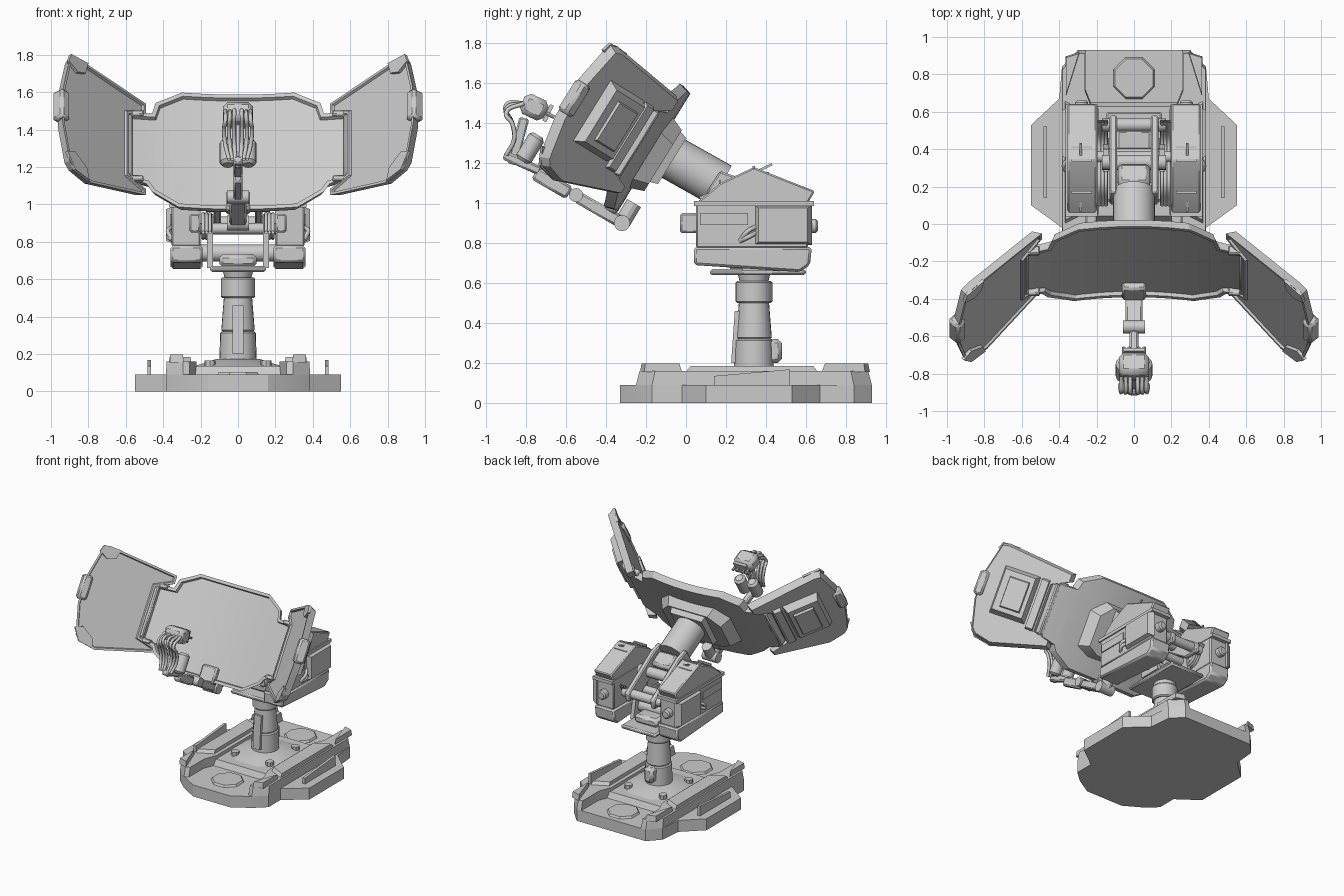
import bpy, bmesh, math
from mathutils import Matrix, Vector

if "Cube" in bpy.data.objects:
    bpy.data.objects.remove(bpy.data.objects["Cube"])

grey = bpy.data.materials.new("light_grey")
grey.use_nodes = True
grey.diffuse_color = (0.6, 0.6, 0.6, 1)
grey.node_tree.nodes["Principled BSDF"].inputs["Base Color"].default_value = (0.6, 0.6, 0.6, 1)

T = Matrix.Translation
I = Matrix.Identity(4)
SIDE = Matrix(((0, 0, 1), (1, 0, 0), (0, 1, 0))).to_4x4()   # profile in y-z, extruded along x
MIRROR = Matrix.Scale(-1, 4, (1, 0, 0))


def both(fn):
    for name, m in (("left", I), ("right", MIRROR)):
        fn(name, m)


def finish(name, bm, matrix=I, bevel=0):
    bm.transform(matrix)
    bmesh.ops.recalc_face_normals(bm, faces=bm.faces)
    me = bpy.data.meshes.new(name)
    bm.to_mesh(me)
    bm.free()
    ob = bpy.data.objects.new(name, me)
    bpy.context.collection.objects.link(ob)
    me.materials.append(grey)
    if bevel:
        mod = ob.modifiers.new("bevel", "BEVEL")
        mod.width, mod.segments, mod.limit_method = bevel, 1, "ANGLE"
    return ob


def slab(name, pts, lo, hi, matrix=I, shrink=1, rim=0, recess=0, curve=0, bevel=0):
    """Extruded outline: the far cap can shrink, the near cap can have a rim."""
    bm = bmesh.new()
    c = sum((Vector(p) for p in pts), Vector((0, 0))) / len(pts)
    near = [bm.verts.new((x, y, lo)) for x, y in pts]
    far = [bm.verts.new((c.x + (x - c.x) * shrink, c.y + (y - c.y) * shrink, hi)) for x, y in pts]
    n = len(pts)
    face = bm.faces.new(near)
    bm.faces.new(far)
    for i in range(n):
        j = (i + 1) % n
        bm.faces.new((near[i], near[j], far[j], far[i]))
    bmesh.ops.recalc_face_normals(bm, faces=bm.faces)
    if rim:
        bmesh.ops.inset_region(bm, faces=[face], thickness=rim, depth=0, use_even_offset=True)
        bmesh.ops.inset_region(bm, faces=[face], thickness=0.006, depth=-recess, use_even_offset=True)
    if curve:
        for k in range(-6, 7):
            geom = bm.verts[:] + bm.edges[:] + bm.faces[:]
            bmesh.ops.bisect_plane(bm, geom=geom, plane_co=(k * 0.09, 0, 0), plane_no=(1, 0, 0))
        for v in bm.verts:
            v.co.z += curve * v.co.x ** 2
    return finish(name, bm, matrix, bevel)


def rect(x0, x1, y0, y1):
    return [(x0, y0), (x1, y0), (x1, y1), (x0, y1)]


def box(name, size, loc, matrix=I, tilt=0, bevel=0):
    bm = bmesh.new()
    bmesh.ops.create_cube(bm, size=1)
    m = matrix @ T(loc) @ Matrix.Rotation(math.radians(tilt), 4, "X") @ Matrix.Diagonal((*size, 1))
    return finish(name, bm, m, bevel)


def rod(name, a, b, r, r2=None, seg=20, matrix=I, bevel=0):
    a, b = Vector(a), Vector(b)
    bm = bmesh.new()
    bmesh.ops.create_cone(bm, cap_ends=True, segments=seg, radius1=r,
                          radius2=r if r2 is None else r2, depth=(b - a).length)
    m = T((a + b) / 2) @ (b - a).to_track_quat("Z", "Y").to_matrix().to_4x4()
    return finish(name, bm, matrix @ m, bevel)


def hose(name, pts, r, matrix=I):
    cu = bpy.data.curves.new(name, "CURVE")
    cu.dimensions, cu.bevel_depth, cu.bevel_resolution, cu.resolution_u = "3D", r, 2, 6
    sp = cu.splines.new("BEZIER")
    sp.bezier_points.add(len(pts) - 1)
    for bp, p in zip(sp.bezier_points, pts):
        bp.co = matrix @ Vector(p)
        bp.handle_left_type = bp.handle_right_type = "AUTO"
    ob = bpy.data.objects.new(name, cu)
    cu.materials.append(grey)
    bpy.context.collection.objects.link(ob)


def mirrored(half):
    return half + [(-x, y) for x, y in reversed(half)]


def octagon(y, r):
    return [(r * math.cos(a), y + r * math.sin(a)) for a in (math.pi * (k + 0.5) / 4 for k in range(8))]


# Base
foot = [(0.16, -0.33), (0.295, -0.25), (0.385, -0.17), (0.385, -0.02), (0.55, 0.1),
        (0.55, 0.53), (0.4, 0.67), (0.385, 0.84), (0.3, 0.93)]
slab("base_foot", mirrored(foot), 0, 0.09)
slab("base_platform", rect(-0.29, 0.29, 0.02, 0.65), 0.09, 0.135, shrink=0.93)
slab("column_hub", octagon(0.34, 0.27), 0.13, 0.175, shrink=0.45)
for part, y in (("front", -0.13), ("back", 0.78)):
    slab(part + "_pad", octagon(y, 0.12), 0.09, 0.105, shrink=0.92)


def base_side(s, m):
    wall = [(0.295, -0.25), (0.385, -0.17), (0.385, 0.84), (0.3, 0.93), (0.26, 0.93),
            (0.26, 0.72), (0.22, 0.62), (0.22, 0.04), (0.26, -0.06), (0.26, -0.24)]
    slab(s + "_base_wall", wall, 0.09, 0.16, m, shrink=0.97)
    slab(s + "_wall_cap", [(0.37, 0.0), (0.37, 0.66), (0.25, 0.6), (0.25, 0.06)], 0.155, 0.185, m, shrink=0.93)
    for end, a, b in (("front", -0.23, -0.02), ("back", 0.92, 0.68)):
        slab(f"{s}_{end}_corner_fin", [(0.29, a), (0.365, a * 0.9 + b * 0.1), (0.365, b)], 0.155, 0.198, m, shrink=0.9)
    slab(s + "_side_fin", [(0.14, 0.085), (0.14, 0.135), (0.52, 0.168), (0.52, 0.085)], 0.465, 0.485, m @ SIDE)
    for y in (0.18, 0.5):
        rod(s + "_base_bolt", (0.15, y, 0.13), (0.15, y, 0.165), 0.03, seg=8, matrix=m)


both(base_side)

# Column
for part, z0, z1, r0, r1 in (("foot", 0.16, 0.32, 0.1, 0.095), ("shaft", 0.32, 0.51, 0.09, 0.075),
                             ("collar", 0.5, 0.61, 0.092, 0.092), ("neck", 0.6, 0.66, 0.07, 0.085)):
    rod("column_" + part, (0, 0.34, z0), (0, 0.34, z1), r0, r1, 24, bevel=0.008)
box("column_back_box", (0.08, 0.1, 0.12), (0, 0.43, 0.26), bevel=0.02)
box("column_front_strip", (0.06, 0.03, 0.26), (0, 0.25, 0.33), tilt=-4)
box("turntable", (0.3, 0.48, 0.03), (0, 0.36, 0.655), bevel=0.01)
box("turntable_block", (0.2, 0.3, 0.07), (0, 0.36, 0.7), bevel=0.02)
for part, y, z, w, r in (("lower", 0.36, 0.74, 0.2, 0.045), ("rear", 0.53, 0.9, 0.17, 0.035),
                         ("upper", 0.33, 1.0, 0.17, 0.04), ("main", 0.36, 0.87, 0.2, 0.03)):
    rod(part + "_axle", (-w, y, z), (w, y, z), r)


# Side pods and linkage
def pod(s, m):
    lower = [(0.04, 0.78), (0.04, 0.69), (0.57, 0.655), (0.62, 0.69), (0.63, 0.78)]
    upper = [(0.05, 0.775), (0.05, 1.0), (0.17, 1.1), (0.34, 1.18), (0.645, 1.06), (0.61, 1.0), (0.61, 0.775)]
    slab(s + "_lower_pod", lower, 0.19, 0.36, m @ SIDE, bevel=0.012)
    slab(s + "_upper_pod", upper, 0.2, 0.355, m @ SIDE, bevel=0.008)
    slab(s + "_pod_ledge", rect(0.04, 0.64, 0.985, 1.01), 0.195, 0.365, m @ SIDE)
    slab(s + "_pod_hatch", rect(0.34, 0.63, 0.79, 0.99), 0.34, 0.385, m @ SIDE, shrink=0.85)
    slab(s + "_pod_panel", rect(0.07, 0.31, 0.89, 0.95), 0.35, 0.363, m @ SIDE)
    rod(s + "_pod_knob", (0.28, 0.58, 0.885), (0.28, 0.66, 0.885), 0.035, matrix=m, bevel=0.01)
    box(s + "_pod_slot", (0.012, 0.4, 0.012), (0.285, 0.25, 1.11), m, 25)
    for y, z in ((0.17, 1.1), (0.34, 1.17), (0.41, 1.14)):
        box(s + "_pod_rib", (0.11, 0.012, 0.03), (0.28, y, z), m)
    arm = [(0.1, 1.05), (0.17, 1.16), (0.26, 1.13), (0.58, 0.92), (0.57, 0.85), (0.45, 0.85), (0.25, 0.98)]
    slab(s + "_link_arm", arm, 0.09, 0.13, m @ SIDE, bevel=0.008)
    slab(s + "_link_post", [(0.28, 0.66), (0.28, 0.95), (0.4, 0.95), (0.46, 0.66)], 0.135, 0.165, m @ SIDE)
    box(s + "_front_bracket", (0.06, 0.1, 0.1), (0.23, 0.02, 0.9), m, bevel=0.01)
    for k in range(3):
        x = 0.15 + 0.018 * k
        hose(s + "_link_hose", [(x, 0.1, 0.85), (x, 0.22, 0.95), (x, 0.42, 0.82), (x, 0.55, 0.95)], 0.01, m)
    for k in range(2):
        hose(s + "_pod_hose", [(0.35, 0.35, 0.88 - 0.03 * k), (0.375, 0.31, 0.86 - 0.03 * k),
                               (0.35, 0.27, 0.81)], 0.012, m)


both(pod)

# Tilted dish: local x is width, y is up the dish, z is its facing
DISH = T((0, -0.185, 1.27)) @ Matrix.Rotation(math.radians(58.3), 4, "X")
centre = [(0.3, 0.36), (0.44, 0.28), (0.46, 0.21), (0.6, 0.2), (0.6, -0.21),
          (0.49, -0.235), (0.46, -0.28), (0.32, -0.36)]
slab("centre_panel", mirrored(centre), 0.02, -0.03, DISH, shrink=0.96, rim=0.022, recess=0.02, curve=0.24)
slab("panel_back_housing", mirrored([(0.2, 0.2), (0.3, 0.1), (0.3, -0.17), (0.2, -0.22)]),
     -0.01, -0.09, DISH, shrink=0.85)
slab("arm_flange", rect(-0.15, 0.15, -0.14, 0.16), -0.08, -0.13, DISH, shrink=0.9)
rod("dish_arm", (0, 0.02, -0.03), (0, 0.035, -0.4), 0.112, seg=32, matrix=DISH)
box("arm_yoke", (0.17, 0.13, 0.13), (0, 0.24, 1.05), tilt=-32, bevel=0.02)


# Side wings
def wing(s, m):
    hinge = m @ DISH @ T((0.5, 0, 0.02)) @ Matrix.Rotation(math.radians(-46), 4, "Y")
    shape = [(0, 0.24), (0, 0.3), (0.53, 0.355), (0.58, 0.345), (0.635, 0.12), (0.64, -0.1),
             (0.585, -0.32), (0.55, -0.355), (0.42, -0.385), (0, -0.275), (0, -0.235), (0.13, -0.2), (0.13, 0.18)]
    slab(s + "_wing", shape, 0.01, -0.045, hinge, shrink=0.94, rim=0.015, recess=0.012)
    slab(s + "_wing_housing", rect(0.22, 0.5, -0.17, 0.2), -0.03, -0.1, hinge, shrink=0.82)
    slab(s + "_wing_cover", rect(0.27, 0.43, -0.11, 0.13), -0.09, -0.115, hinge, shrink=0.9)
    slab(s + "_wing_rib", rect(0.15, 0.21, -0.2, 0.2), -0.03, -0.07, hinge, shrink=0.9)
    box(s + "_outer_clip", (0.07, 0.18, 0.08), (0.62, 0.02, -0.02), hinge, bevel=0.015)
    slab(s + "_upper_clip", [(0.45, 0.35), (0.47, 0.28), (0.53, 0.26), (0.6, 0.3), (0.58, 0.35)], 0, 0.018, hinge)
    slab(s + "_lower_clip", [(0.44, -0.38), (0.46, -0.31), (0.55, -0.25), (0.61, -0.27), (0.55, -0.36)], 0, 0.018, hinge)
    box(s + "_hinge_bar", (0.04, 0.38, 0.06), (0.585, -0.005, 0.08), m @ DISH, bevel=0.008)
    for v in (0.2, -0.21):
        box(s + "_hinge_tab", (0.09, 0.03, 0.05), (0.55, v, 0.075), m @ DISH, bevel=0.006)


both(wing)

# Front boom under the dish
box("boom_mount", (0.13, 0.07, 0.12), (0, -0.35, 1.01), tilt=-32, bevel=0.012)
rod("boom_strut", (0, -0.26, 1.0), (0, -0.32, 0.9), 0.04, seg=12)
rod("boom_elbow", (-0.06, -0.32, 0.9), (0.06, -0.32, 0.9), 0.04)
box("boom_inner", (0.09, 0.26, 0.06), (0, -0.43, 0.965), tilt=-30, bevel=0.01)
rod("boom_pivot", (-0.06, -0.55, 1.04), (0.06, -0.55, 1.04), 0.035)
box("boom_middle", (0.05, 0.2, 0.07), (0, -0.67, 1.1), tilt=-30, bevel=0.012)
box("boom_outer", (0.05, 0.2, 0.045), (0, -0.82, 1.2), tilt=-24, bevel=0.01)
box("boom_stand", (0.03, 0.05, 0.24), (0, -0.84, 1.31), tilt=-15, bevel=0.008)
box("sensor_head", (0.16, 0.13, 0.11), (0, -0.76, 1.48), tilt=-25, bevel=0.025)
box("sensor_plate", (0.11, 0.02, 0.09), (0, -0.69, 1.45), tilt=-25)


def boom_side(s, m):
    rod(s + "_canister", (0.055, -0.82, 1.21), (0.055, -0.74, 1.34), 0.043, matrix=m, bevel=0.016)
    for k in range(3):
        x = 0.02 + 0.024 * k
        hose(s + "_sensor_hose", [(x, -0.81, 1.5), (x, -0.9, 1.49 - 0.02 * k), (x * 1.1, -0.87, 1.4),
                                  (x, -0.86, 1.32), (x * 0.7, -0.9, 1.24)], 0.011, m)
    for k in range(2):
        rod(s + "_sensor_pin", (0.025 + 0.03 * k, -0.7, 1.45), (0.025 + 0.03 * k, -0.66, 1.43), 0.01, seg=8, matrix=m)


both(boom_side)

# Smooth round parts, keep hard edges
bpy.ops.object.select_all(action="DESELECT")
for ob in bpy.context.collection.objects:
    if ob.type == "MESH" and ob.data.materials and ob.data.materials[0] == grey:
        ob.select_set(True)
        bpy.context.view_layer.objects.active = ob
bpy.ops.object.shade_smooth_by_angle(angle=math.radians(28))
